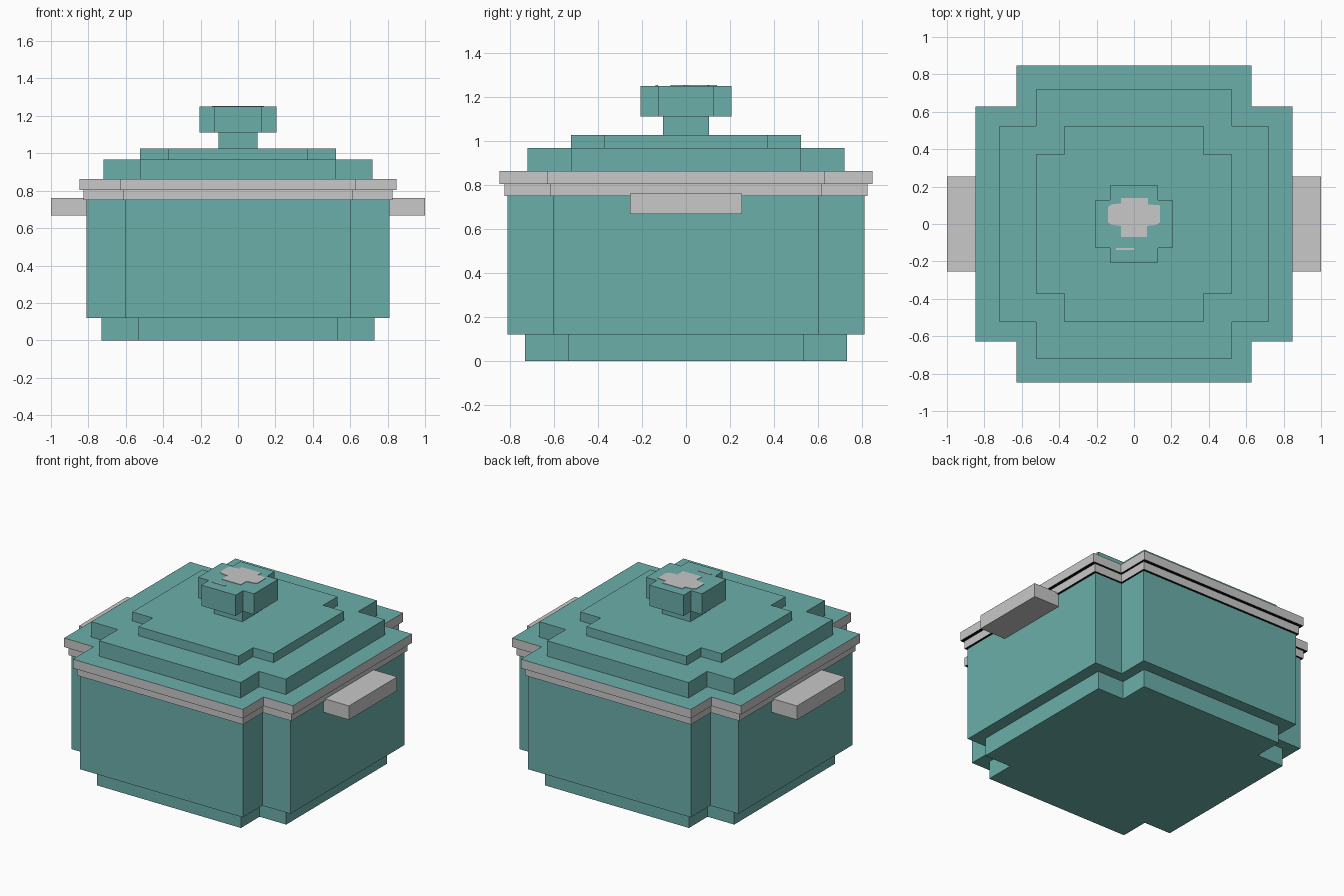
import bpy, bmesh

if "Cube" in bpy.data.objects:
    bpy.data.objects.remove(bpy.data.objects["Cube"])


def material(name, color):
    m = bpy.data.materials.new(name)
    m.diffuse_color = (*color, 1)
    m.use_nodes = True
    m.node_tree.nodes["Principled BSDF"].inputs["Base Color"].default_value = m.diffuse_color
    return m


TEAL = material("teal", (0.147, 0.429, 0.402))
GREY = material("light grey", (0.578, 0.578, 0.578))
BLACK = material("black", (0.005, 0.005, 0.005))


def prism(name, outline, z0, z1, side=TEAL, top=None, bottom=None):
    """Extrude an outline upward; materials follow face direction."""
    bm = bmesh.new()
    base = bm.faces.new([bm.verts.new((x, y, z0)) for x, y in outline])
    ext = bmesh.ops.extrude_face_region(bm, geom=[base], use_keep_orig=True)
    verts = [e for e in ext["geom"] if isinstance(e, bmesh.types.BMVert)]
    bmesh.ops.translate(bm, verts=verts, vec=(0, 0, z1 - z0))
    bmesh.ops.recalc_face_normals(bm, faces=bm.faces)
    for f in bm.faces:
        f.material_index = 1 if f.normal.z > 0.5 else 2 if f.normal.z < -0.5 else 0
    me = bpy.data.meshes.new(name)
    bm.to_mesh(me)
    bm.free()
    for m in (side, top or side, bottom or side):
        me.materials.append(m)
    ob = bpy.data.objects.new(name, me)
    bpy.context.collection.objects.link(ob)
    return ob


def notched(r, n):
    """Square of half width r with corners notched in to n."""
    return [(r, -n), (r, n), (n, n), (n, r), (-n, r), (-n, n),
            (-r, n), (-r, -n), (-n, -n), (-n, -r), (n, -r), (n, -n)]


def rect(x0, x1, y):
    return [(x0, -y), (x1, -y), (x1, y), (x0, y)]


# Pot
prism("pot_base", notched(0.73, 0.533), 0, 0.12)
prism("pot_body", notched(0.81, 0.603), 0.12, 0.75)
prism("pot_rim", notched(0.825, 0.615), 0.75, 0.803, GREY, TEAL, BLACK)

# Lid
prism("lid_rim", notched(0.847, 0.629), 0.803, 0.863, GREY, TEAL, BLACK)
prism("lid_lower_step", notched(0.72, 0.523), 0.863, 0.966)
prism("lid_upper_step", notched(0.523, 0.371), 0.966, 1.026)

# Knob with a pale spot on top
prism("knob_stem", rect(-0.105, 0.105, 0.105), 1.026, 1.11)
prism("knob", notched(0.207, 0.127), 1.11, 1.249)
prism("knob_spot", [(-0.07, 0.14), (0.075, 0.14), (0.075, 0.105), (0.14, 0.10),
                    (0.14, 0.01), (0.12, -0.005), (0.07, -0.01), (0.07, -0.07),
                    (-0.07, -0.07), (-0.07, -0.01), (-0.12, -0.005), (-0.14, 0.01),
                    (-0.14, 0.09), (-0.12, 0.105), (-0.07, 0.11)], 1.249, 1.252, GREY)
prism("knob_spot_sliver", [(-0.095, -0.138), (0, -0.138), (0, -0.127), (-0.095, -0.127)],
      1.249, 1.252, GREY)

# Side handles
prism("handle_right", rect(0.80, 1.0, 0.255), 0.667, 0.76, GREY)
prism("handle_left", rect(-1.0, -0.80, 0.255), 0.667, 0.76, GREY)
